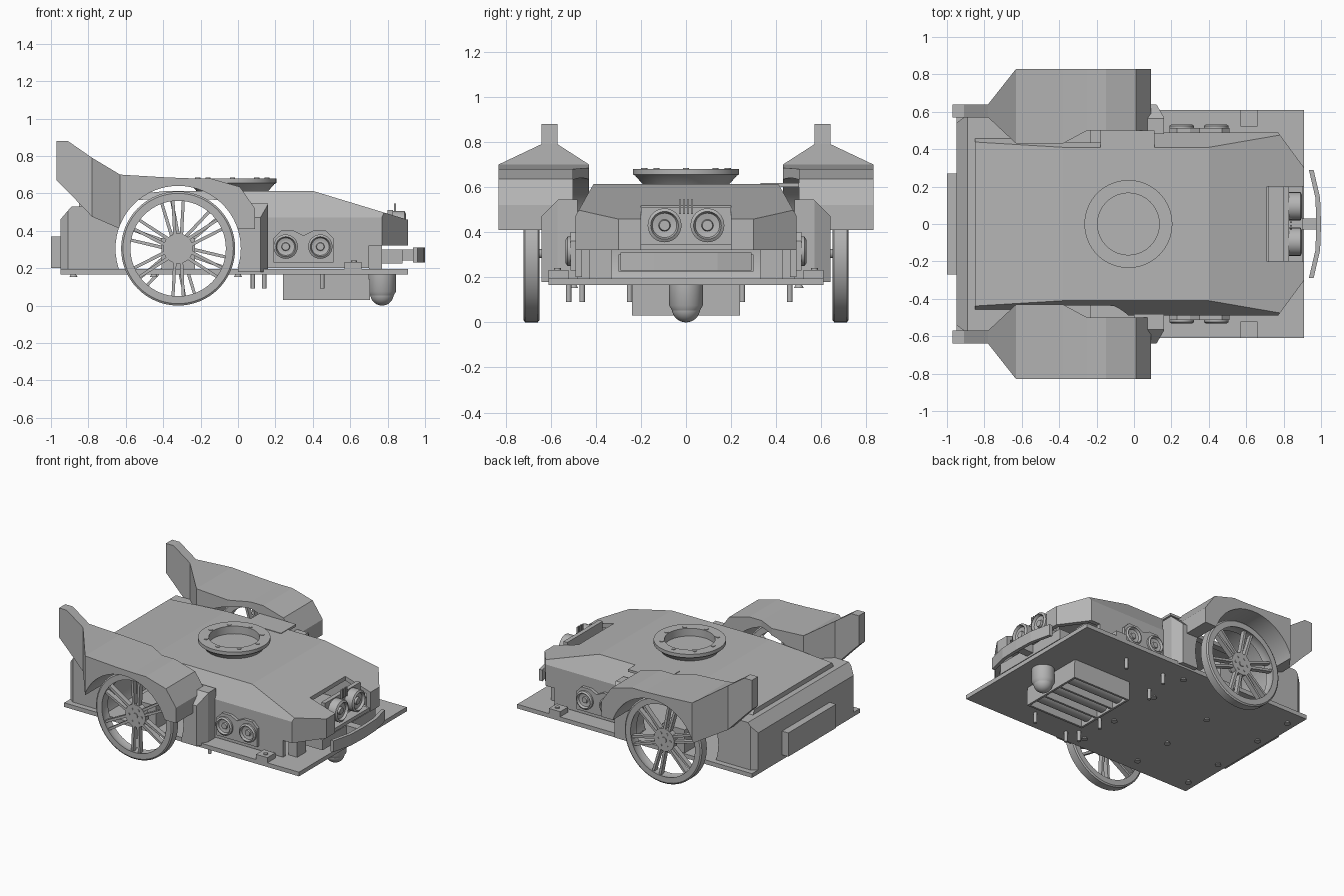
import bpy, bmesh, math
from mathutils import Vector, Matrix

if "Cube" in bpy.data.objects:
    bpy.data.objects.remove(bpy.data.objects["Cube"])

grey = bpy.data.materials.new("plain grey")
grey.use_nodes = True
grey.diffuse_color = (0.46, 0.46, 0.46, 1)
grey.node_tree.nodes["Principled BSDF"].inputs["Base Color"].default_value = (0.46, 0.46, 0.46, 1)


def finish(name, bm, smooth=False):
    bmesh.ops.recalc_face_normals(bm, faces=bm.faces)
    me = bpy.data.meshes.new(name)
    bm.to_mesh(me)
    bm.free()
    me.materials.append(grey)
    ob = bpy.data.objects.new(name, me)
    bpy.context.collection.objects.link(ob)
    if smooth:
        bpy.ops.object.select_all(action='DESELECT')
        ob.select_set(True)
        bpy.context.view_layer.objects.active = ob
        bpy.ops.object.shade_smooth_by_angle(angle=math.radians(35))
    return ob


def loft(rings, closed=False):
    """Skin a list of point rings; cap the ends unless closed."""
    bm = bmesh.new()
    rows = [[bm.verts.new(p) for p in ring] for ring in rings]
    n = len(rows[0])
    pairs = list(zip(rows, rows[1:])) + ([(rows[-1], rows[0])] if closed else [])
    for a, b in pairs:
        for i in range(n):
            bm.faces.new((a[i], a[(i + 1) % n], b[(i + 1) % n], b[i]))
    if not closed:
        bm.faces.new(rows[0])
        bm.faces.new(rows[-1])
    return bm


def prism(plan, z0, z1):
    return loft([[(x, y, z) for x, y in plan] for z in (z0, z1)])


def box(name, x0, x1, y0, y1, z0, z1):
    return finish(name, prism([(x0, y0), (x1, y0), (x1, y1), (x0, y1)], z0, z1))


def trim(bm, co, no):
    """Slice off everything on the side the normal points to."""
    geom = bm.verts[:] + bm.edges[:] + bm.faces[:]
    res = bmesh.ops.bisect_plane(bm, geom=geom, plane_co=co, plane_no=no, clear_outer=True)
    edges = [e for e in res["geom_cut"] if isinstance(e, bmesh.types.BMEdge)]
    bmesh.ops.contextual_create(bm, geom=edges)


def lathe(name, profile, at, axis='Z', seg=48, closed=False):
    """Turn (radius, height) points around an axis."""
    rings = [[(r * math.cos(2 * math.pi * i / seg), r * math.sin(2 * math.pi * i / seg), h)
              for i in range(seg)] for r, h in profile]
    bm = loft(rings, closed)
    turn = {'Z': Matrix(), 'Y': Matrix.Rotation(-math.pi / 2, 4, 'X'),
            'X': Matrix.Rotation(math.pi / 2, 4, 'Y')}[axis]
    bm.transform(Matrix.Translation(at) @ turn)
    return finish(name, bm, True)


def cut(ob, *cutters):
    for c in cutters:
        m = ob.modifiers.new("cut", 'BOOLEAN')
        m.operation, m.solver, m.object = 'DIFFERENCE', 'EXACT', c
        c.hide_render = True
        c.hide_set(True)


def mirrored(half):
    return half + [(x, -y) for x, y in reversed(half)]


# Floor plate
box("floor_plate", -0.95, 0.91, -0.61, 0.61, 0.165, 0.195)


# Hollow body shell: wedge plan with sloped nose, tail and flanks
def shell(off, z0):
    bm = prism(mirrored([(-0.85 + off, 0.49 - off), (0.77 - off / 2, 0.49 - off),
                         (0.91 - off, 0.30 - off / 2)]), z0, 0.613 - off)
    trim(bm, (0.40, 0, 0.613 - off), (0.155, 0, 0.51))
    trim(bm, (-0.38, 0, 0.613 - off), (-0.05, 0, 0.47))
    for s in (1, -1):
        trim(bm, (0, s * (0.41 - off), 0.613 - off), (0, s * 0.15, 0.085))
    return bm


body = finish("body_shell", shell(0, 0.2))
cavity = finish("cavity_cutter", shell(0.03, 0.1))
axle = Vector((-0.32, 0, 0.305))

# Wheel tunnel through both flanks, flattened below the deck
turns = [i * math.pi / 32 for i in range(64)]
tunnel = finish("tunnel_cutter", loft(
    [[(axle.x + 0.335 * math.cos(a), y, min(axle.z + 0.335 * math.sin(a), 0.565 + 0.001 * math.sin(a)))
      for a in turns] for y in (-1, 1)]))
under = box("underside_cutter", 0.7, 1.1, -0.7, 0.7, 0.0, 0.32)
notch = box("nose_notch_cutter", 0.71, 1.1, -0.2, 0.2, 0.25, 0.8)
hole = lathe("turret_hole_cutter", [(0.15, 0.5), (0.15, 0.7)], (-0.03, 0, 0), 'Z')
cut(body, cavity, tunnel, under, notch, hole)
box("deck_side_panel", -0.18, 0.11, 0.33, 0.5, 0.60, 0.617)

# Tail box with sloped rear lip and back panel
tail = prism(mirrored([(-0.95, 0.54), (-0.91, 0.57), (-0.60, 0.57)]), 0.17, 0.53)
trim(tail, (-0.95, 0, 0.46), (-0.07, 0, 0.06))
tail = finish("tail_box", tail)
box("rear_panel", -1.0, -0.94, -0.27, 0.27, 0.2, 0.37)

# Turret ring with bolts and inner disc
lathe("turret_ring", [(0.165, 0.61), (0.19, 0.61), (0.225, 0.65), (0.235, 0.655), (0.235, 0.68),
                      (0.165, 0.68)], (-0.03, 0, 0), seg=64, closed=True)
lathe("turret_floor", [(0.17, 0.60), (0.17, 0.625)], (-0.03, 0, 0))
for i in range(8):
    a = i * math.pi / 4
    lathe("turret_bolt", [(0.014, 0.67), (0.014, 0.684)],
          (-0.03 + 0.185 * math.cos(a), 0.185 * math.sin(a), 0), seg=12)


def eye(name, at, axis, d, r):
    """Sensor can with a recessed lens, facing direction d along its axis."""
    prof = [(r, 0), (r, 0.06), (r * 0.82, 0.068), (r * 0.72, 0.05), (r * 0.35, 0.045), (r * 0.3, 0.058)]
    lathe(name, [(q, d * h) for q, h in prof], at, axis, 32)


arch = lathe("arch_cutter", [(0.335, -1), (0.335, 1)], axle, 'Y', 64)
cut(tail, arch)

# Fender sections: x, inner y, outer y, bottom, top
fender_sections = [
    (-0.97, 0.57, 0.64, 0.67, 0.88), (-0.91, 0.57, 0.64, 0.61, 0.88), (-0.78, 0.57, 0.64, 0.475, 0.79),
    (-0.63, 0.43, 0.83, 0.41, 0.70), (-0.38, 0.43, 0.83, 0.41, 0.685), (-0.25, 0.5, 0.83, 0.41, 0.68),
    (-0.15, 0.5, 0.83, 0.41, 0.68), (0.01, 0.5, 0.83, 0.41, 0.635), (0.09, 0.5, 0.83, 0.41, 0.52)]

for s, side in ((1, "left"), (-1, "right")):
    fender = finish("fender_" + side, loft(
        [[(x, s * a, lo), (x, s * b, lo), (x, s * b, hi), (x, s * a, hi)]
         for x, a, b, lo, hi in fender_sections]))
    cut(fender, arch)

    # Upright pod ahead of the wheel
    pod = prism([(0.0, s * 0.48), (0.16, s * 0.48), (0.16, s * 0.57), (0.12, s * 0.64), (0.0, s * 0.64)], 0.18, 0.545)
    trim(pod, (0, s * 0.64, 0.47), (0, s, 1))
    cut(finish("pod_" + side, pod), arch)

    # Wheel: rim, hub, paired spokes, axle and motor
    mid = axle + Vector((0, s * 0.685, 0))
    lathe("wheel_rim", [(0.255, -0.035), (0.295, -0.035), (0.305, -0.028), (0.305, 0.028), (0.295, 0.035),
                        (0.255, 0.035), (0.265, 0)], mid, 'Y', 64, True)
    lathe("wheel_hub", [(0.08, -0.02), (0.08, 0.02)], mid, 'Y', 32)
    for i in range(6):
        for k in (1, -1):
            bm = prism([(0.06, k * 0.008), (0.265, k * 0.02), (0.265, k * 0.036), (0.06, k * 0.026)], -0.018, 0.018)
            bm.transform(Matrix.Translation(mid) @ Matrix.Rotation(math.pi / 2, 4, 'X')
                         @ Matrix.Rotation(math.pi / 6 + i * math.pi / 3 + (s + 1) * 0.12, 4, 'Z'))
            finish("wheel_spoke", bm)
        a = i * math.pi / 3
        lathe("hub_bolt", [(0.008, -0.024), (0.008, 0.024)],
              mid + Vector((0.05 * math.cos(a), 0, 0.05 * math.sin(a))), 'Y', 10)
    lathe("axle", [(0.02, -s * 0.12), (0.02, s * 0.026)], mid, 'Y', 16)
    box("motor", -0.41, -0.23, s * 0.36, s * 0.60, 0.19, 0.36)

    # Side sensor pair on its holder
    bm = prism([(0.19, 0.23), (0.51, 0.23), (0.51, 0.36), (0.47, 0.40), (0.40, 0.40), (0.35, 0.375),
                (0.30, 0.40), (0.23, 0.40), (0.19, 0.36)], -0.012, 0.012)
    bm.transform(Matrix.Translation((0, s * 0.5, 0)) @ Matrix.Rotation(math.pi / 2, 4, 'X'))
    finish("side_sensor_holder", bm)
    for x in (0.255, 0.44):
        eye("side_sensor_eye", (x, s * 0.465, 0.315), 'Y', s, 0.065)

    # Clamp block with screw, nose post
    box("clamp_block", 0.57, 0.66, s * 0.52, s * 0.61, 0.19, 0.232)
    lathe("clamp_screw", [(0.015, 0.2), (0.015, 0.24)], (0.62, s * 0.57, 0), seg=12)
    box("nose_post", 0.70, 0.77, s * 0.33, s * 0.43, 0.19, 0.33)

    # Front sensor eye
    eye("front_sensor_eye", (0.83, s * 0.095, 0.43), 'X', 1, 0.075)

# Front sensor board, holder and pins
box("front_sensor_board", 0.80, 0.83, -0.2, 0.2, 0.34, 0.51)
box("front_sensor_shelf", 0.72, 0.90, -0.2, 0.2, 0.32, 0.345)
for i in range(4):
    y = (i - 1.5) * 0.018
    box("sensor_pin", 0.835, 0.845, y - 0.004, y + 0.004, 0.48, 0.545)
box("front_bracket", 0.72, 0.88, -0.3, 0.3, 0.225, 0.30)

# Bent bumper on a stem
line = [(0.935, -0.29), (0.97, -0.14), (0.975, 0), (0.97, 0.14), (0.935, 0.29)]
finish("bumper", prism(line + [(x + 0.025, y) for x, y in reversed(line)], 0.23, 0.31))
box("bumper_stem", 0.86, 0.985, -0.03, 0.03, 0.24, 0.30)

# Ball caster
lathe("caster_housing", [(0.075, 0.17), (0.075, 0.075), (0.06, 0.05)], (0.77, 0, 0), seg=32)
lathe("caster_ball", [(0.062 * math.sin(a * math.pi / 16) + 0.0005, 0.062 - 0.062 * math.cos(a * math.pi / 16))
                      for a in range(17)], (0.77, 0, 0), seg=32)

# Open battery tray with dividers and cells
box("tray_roof", 0.24, 0.70, -0.24, 0.24, 0.13, 0.166)
for x in (0.24, 0.69):
    box("tray_end", x, x + 0.015, -0.24, 0.24, 0.03, 0.14)
for i in range(4):
    y = -0.24 + i * 0.155
    box("tray_divider", 0.25, 0.695, y, y + 0.015, 0.03, 0.14)
    if i < 3:
        lathe("battery_cell", [(0.055, 0.26), (0.055, 0.68)], (0, y + 0.085, 0.095), 'X', 24)

# Bolts hanging under the floor
for x, y in ((0.45, 0.46), (0.14, 0.46), (0.45, -0.46), (0.14, -0.52), (0.08, -0.46), (0.08, -0.25), (0.08, 0.25)):
    lathe("floor_bolt", [(0.012, 0.17), (0.012, 0.14), (0.012, 0.09)], (x, y, 0), seg=12)
for x in (-0.88, -0.45, 0.0):
    for y in (-0.5, -0.2, 0.2, 0.5):
        lathe("floor_rivet", [(0.012, 0.17), (0.022, 0.152)], (x, y, 0), seg=12)
